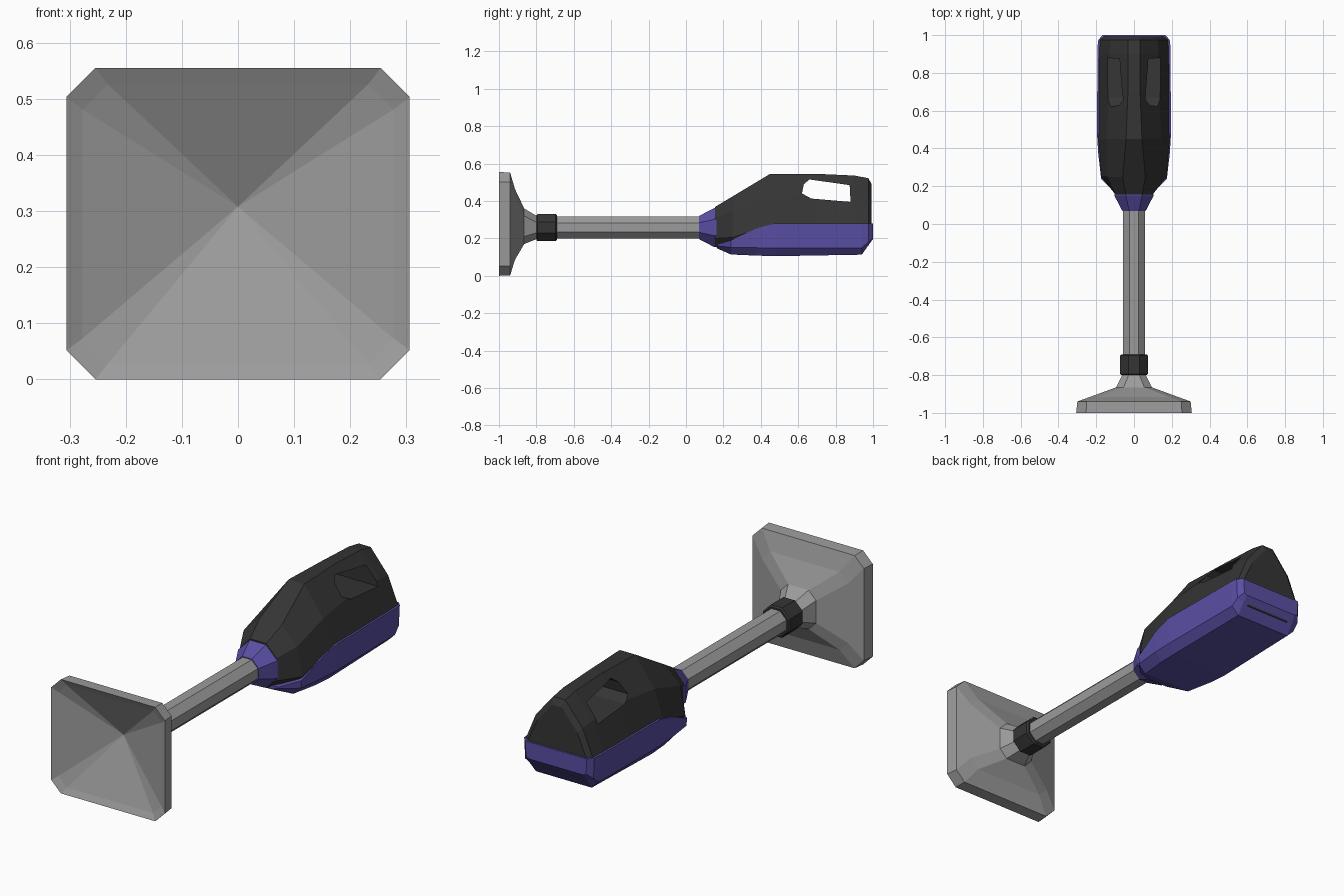
import bpy, bmesh

if "Cube" in bpy.data.objects:
    bpy.data.objects.remove(bpy.data.objects["Cube"])


def material(name, rgb):
    m = bpy.data.materials.new(name)
    m.diffuse_color = (*rgb, 1)
    m.use_nodes = True
    m.node_tree.nodes["Principled BSDF"].inputs["Base Color"].default_value = m.diffuse_color
    return m


GREY = material("grey plastic", (0.33, 0.33, 0.33))
DARK = material("charcoal plastic", (0.035, 0.035, 0.035))
PURPLE = material("purple plastic", (0.10, 0.078, 0.37))


def loft(name, rings, mat):
    """Skin a list of equally long point rings into a closed solid."""
    bm = bmesh.new()
    vs = [[bm.verts.new(p) for p in ring] for ring in rings]
    n = len(vs[0])
    for a, b in zip(vs, vs[1:]):
        for i in range(n):
            j = (i + 1) % n
            bm.faces.new((a[i], a[j], b[j], b[i]))
    bm.faces.new(vs[0])
    bm.faces.new(vs[-1])
    bmesh.ops.remove_doubles(bm, verts=bm.verts[:], dist=1e-5)
    bmesh.ops.recalc_face_normals(bm, faces=bm.faces[:])
    me = bpy.data.meshes.new(name)
    bm.to_mesh(me)
    bm.free()
    me.materials.append(mat)
    ob = bpy.data.objects.new(name, me)
    bpy.context.collection.objects.link(ob)
    return ob


def cut_rect(y, hx, z0, z1, c):
    """Rectangle across the y axis with cut corners."""
    return [(hx - c, y, z0), (hx, y, z0 + c), (hx, y, z1 - c), (hx - c, y, z1),
            (c - hx, y, z1), (-hx, y, z1 - c), (-hx, y, z0 + c), (c - hx, y, z0)]


def octagon(y, r, z=0.258):
    return cut_rect(y, r, z - r, z + r, r * 0.586)


def mirrored(y, half):
    """Full section from its right half, listed top to bottom."""
    return ([(x, y, z) for x, z in half] +
            [(-x, y, z) for x, z in reversed(half)])


# Flared square nozzle with a hollow pyramid mouth
loft("nozzle", [
    cut_rect(-0.79, 0.057, 0.20, 0.315, 0.033),
    cut_rect(-0.865, 0.095, 0.17, 0.36, 0.04),
    cut_rect(-0.915, 0.232, 0.085, 0.465, 0.045),
    cut_rect(-0.94, 0.30, 0.003, 0.552, 0.05),
    cut_rect(-1.0, 0.306, 0.0, 0.555, 0.052),
    cut_rect(-0.985, 0.277, 0.028, 0.526, 0.045),
    cut_rect(-0.88, 0.0, 0.308, 0.308, 0.0)], GREY)

# Tube and its joint collar
loft("tube", [octagon(-0.80, 0.058), octagon(0.08, 0.058)], GREY)
loft("tube_collar", [octagon(-0.80, 0.066), octagon(-0.793, 0.073),
                     octagon(-0.697, 0.073), octagon(-0.69, 0.066)], DARK)

# Tapered socket between tube and body
loft("socket", [octagon(0.07, 0.062), octagon(0.15, 0.104), octagon(0.17, 0.104)], PURPLE)

# Motor housing
body = loft("housing", [mirrored(y, h) for y, h in (
    (0.155, [(0.043, 0.368), (0.098, 0.31), (0.098, 0.20), (0.043, 0.155)]),
    (0.25, [(0.06, 0.425), (0.145, 0.345), (0.172, 0.205), (0.11, 0.13)]),
    (0.45, [(0.042, 0.545), (0.145, 0.405), (0.190, 0.27), (0.12, 0.13)]),
    (0.70, [(0.032, 0.545), (0.132, 0.43), (0.187, 0.275), (0.12, 0.13)]),
    (0.90, [(0.032, 0.536), (0.130, 0.42), (0.186, 0.275), (0.12, 0.14)]),
    (0.975, [(0.032, 0.522), (0.126, 0.41), (0.182, 0.275), (0.12, 0.16)]),
    (0.992, [(0.026, 0.49), (0.108, 0.39), (0.160, 0.275), (0.11, 0.20)]))], DARK)

# Hand opening cut through the housing
opening = [(0.62, 0.44), (0.63, 0.49), (0.66, 0.515),
           (0.875, 0.485), (0.88, 0.395), (0.67, 0.413)]
cutter = loft("handle_cutter", [[(x, y, z) for y, z in opening] for x in (-0.3, 0.3)], DARK)
mod = body.modifiers.new("hand opening", 'BOOLEAN')
mod.operation = 'DIFFERENCE'
mod.solver = 'EXACT'
mod.object = cutter
bpy.context.view_layer.objects.active = body
bpy.ops.object.modifier_apply(modifier=mod.name)
bpy.data.objects.remove(cutter)

# Lower tray wrapped under the housing
loft("lower_tray", [mirrored(y, h) for y, h in (
    (0.165, [(0.102, 0.168), (0.100, 0.160), (0.060, 0.147)]),
    (0.24, [(0.174, 0.19), (0.170, 0.152), (0.130, 0.114)]),
    (0.38, [(0.190, 0.255), (0.186, 0.150), (0.150, 0.108)]),
    (0.48, [(0.196, 0.281), (0.190, 0.148), (0.155, 0.105)]),
    (0.94, [(0.193, 0.281), (0.188, 0.150), (0.150, 0.113)]),
    (0.975, [(0.189, 0.281), (0.184, 0.180), (0.150, 0.163)]),
    (1.0, [(0.166, 0.279), (0.162, 0.205), (0.145, 0.197)]))], PURPLE)
